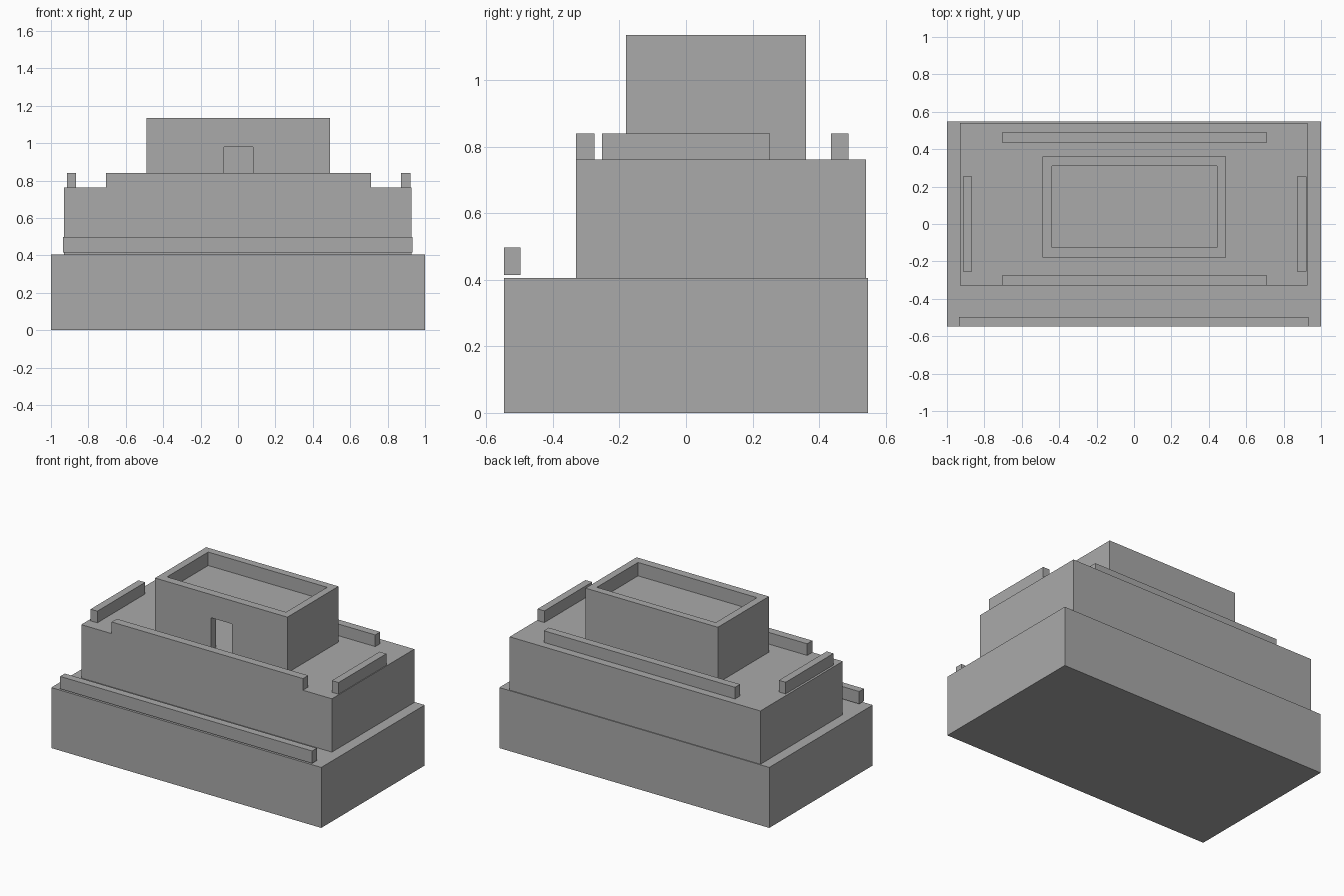
import bpy
import bmesh
from mathutils import Vector

cube = bpy.data.objects.get("Cube")
if cube:
    bpy.data.objects.remove(cube, do_unlink=True)

# Single stone colour
stone = bpy.data.materials.new("grey_stone")
stone.use_nodes = True
grey = (0.4, 0.4, 0.4, 1)
stone.diffuse_color = grey
stone.node_tree.nodes["Principled BSDF"].inputs["Base Color"].default_value = grey


def box(name, x, y, z):
    """Add a box spanning the given (low, high) ranges."""
    bm = bmesh.new()
    bmesh.ops.create_cube(bm, size=1)
    for v in bm.verts:
        v.co = Vector([r[0] if c < 0 else r[1] for c, r in zip(v.co, (x, y, z))])
    mesh = bpy.data.meshes.new(name)
    bm.to_mesh(mesh)
    bm.free()
    mesh.materials.append(stone)
    obj = bpy.data.objects.new(name, mesh)
    bpy.context.collection.objects.link(obj)
    return obj


def cut(target, cutter):
    """Subtract a hidden cutter box from the target."""
    cutter.hide_render = True
    cutter.hide_viewport = True
    mod = target.modifiers.new("cut", "BOOLEAN")
    mod.operation = "DIFFERENCE"
    mod.solver = "EXACT"
    mod.object = cutter
    bpy.context.view_layer.update()
    depsgraph = bpy.context.evaluated_depsgraph_get()
    mesh = bpy.data.meshes.new_from_object(target.evaluated_get(depsgraph))
    target.modifiers.clear()
    target.data = mesh
    bpy.data.objects.remove(cutter, do_unlink=True)


base_top, deck, rail_top, tower_top = 0.405, 0.762, 0.84, 1.135

# Stepped storeys
box("lower_storey", (-1, 1), (-0.547, 0.547), (0, base_top))
box("middle_storey", (-0.93, 0.927), (-0.33, 0.541), (base_top, deck))

# Low parapet walls
box("lower_front_parapet", (-0.935, 0.932), (-0.547, -0.497), (0.414, 0.497))
box("deck_front_parapet", (-0.705, 0.712), (-0.33, -0.275), (deck, rail_top))
box("deck_back_parapet", (-0.705, 0.712), (0.435, 0.488), (deck, rail_top))
box("deck_right_parapet", (-0.915, -0.865), (-0.253, 0.253), (deck, rail_top))
box("deck_left_parapet", (0.872, 0.922), (-0.253, 0.253), (deck, rail_top))

# Hollow top room with sunken roof and open doorway
room = box("top_room", (-0.488, 0.492), (-0.18, 0.36), (deck, tower_top))
inside_x, inside_y = (-0.438, 0.443), (-0.125, 0.31)
cut(room, box("roof_recess", inside_x, inside_y, (1.045, 1.3)))
cut(room, box("room_space", inside_x, inside_y, (0.7, 1.0)))
cut(room, box("doorway", (-0.075, 0.08), (-0.3, 0), (0.7, 0.98)))
